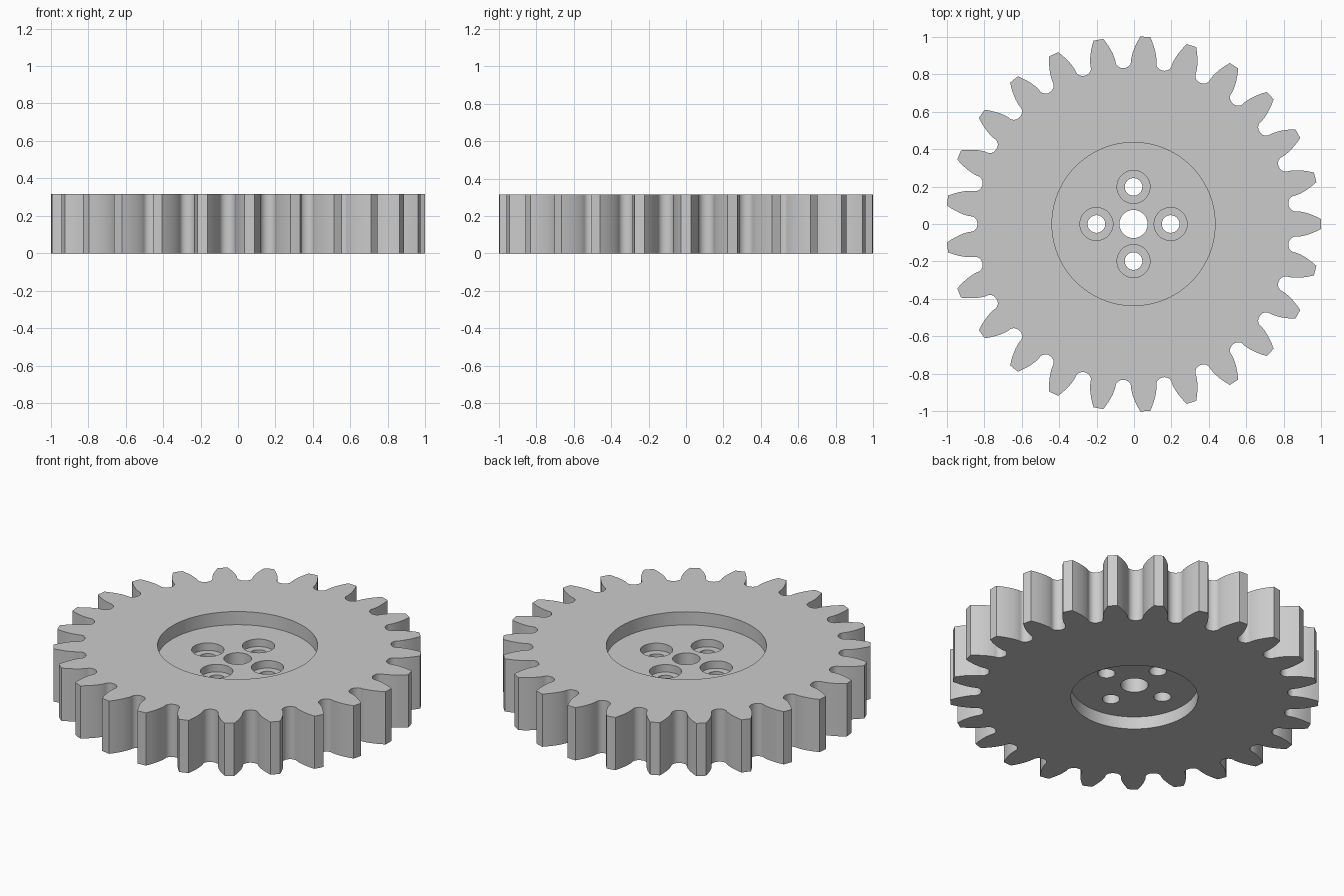
import bpy, bmesh, math

if "Cube" in bpy.data.objects:
    bpy.data.objects.remove(bpy.data.objects["Cube"])

TEETH, TIP, THICK = 25, 1.0007, 0.316
MODULE = 2 * TIP / (TEETH + 2)
PITCH_R = MODULE * TEETH / 2
PRESSURE = math.radians(20)
BASE_R = PITCH_R * math.cos(PRESSURE)
ROOT_R = 0.833
CX = -0.0025          # odd tooth count shifts the axis slightly
STEP = 2 * math.pi / TEETH


def polar(r, a):
    return (r * math.cos(a), r * math.sin(a))


def prism(name, pts, z0, z1, x=0.0, y=0.0):
    """Closed outline extruded from z0 to z1."""
    bm = bmesh.new()
    face = bm.faces.new([bm.verts.new((px + x, py + y, z0)) for px, py in pts])
    top = bmesh.ops.extrude_face_region(bm, geom=[face])["geom"]
    bmesh.ops.translate(bm, vec=(0, 0, z1 - z0),
                        verts=[v for v in top if isinstance(v, bmesh.types.BMVert)])
    bmesh.ops.recalc_face_normals(bm, faces=bm.faces)
    mesh = bpy.data.meshes.new(name)
    bm.to_mesh(mesh)
    bm.free()
    obj = bpy.data.objects.new(name, mesh)
    bpy.context.collection.objects.link(obj)
    return obj


# Tooth outline: involute flanks, flat tip, rounded valley
half_base = math.pi / (2 * TEETH) + math.tan(PRESSURE) - PRESSURE
flank = []
for i in range(9):
    r = BASE_R + (TIP - BASE_R) * (i / 8) ** 1.5
    a = math.acos(min(1.0, BASE_R / r))
    flank.append((r, half_base - (math.tan(a) - a)))

valley_half = STEP / 2 - half_base
half_w = BASE_R * math.sin(valley_half)
chord_r = BASE_R * math.cos(valley_half)
outline = []
for t in range(TEETH):
    mid = t * STEP
    outline += [polar(r, mid - a) for r, a in flank]
    outline.append(polar(TIP, mid))
    outline += [polar(r, mid + a) for r, a in reversed(flank)]
    va = mid + STEP / 2
    for k in range(1, 14):
        s = math.pi * k / 14
        r = chord_r - (chord_r - ROOT_R) * math.sin(s)
        w = -half_w * math.cos(s)
        outline.append((r * math.cos(va) - w * math.sin(va),
                        r * math.sin(va) + w * math.cos(va)))

gear = prism("gear_body", outline, 0, THICK, CX)


def cut(radius, z0, z1, x=0.0, y=0.0, sides=64):
    """Bore a round hole in the gear."""
    ring = [polar(radius, 2 * math.pi * i / sides) for i in range(sides)]
    cutter = prism("hole_cutter", ring, z0, z1, CX + x, y)
    cutter.hide_render = True
    mod = gear.modifiers.new("hole", "BOOLEAN")
    mod.operation, mod.solver, mod.object = "DIFFERENCE", "EXACT", cutter
    bpy.context.view_layer.objects.active = gear
    bpy.ops.object.modifier_apply(modifier=mod.name)
    bpy.data.objects.remove(cutter)


# Recesses on both sides, then the shaft bore
WEB_LOW, WEB_HIGH = 0.075, THICK - 0.079
cut(0.435, WEB_HIGH, THICK + 0.1, sides=96)
cut(0.345, -0.1, WEB_LOW, sides=96)
cut(0.075, -0.2, THICK + 0.2)

# Four counterbored screw holes
for i in range(4):
    hx, hy = polar(0.198, i * math.pi / 2)
    cut(0.088, WEB_HIGH - 0.045, THICK + 0.1, hx, hy, 48)
    cut(0.047, -0.2, THICK + 0.2, hx, hy, 48)

# Plain grey finish
grey = bpy.data.materials.new("light_grey")
grey.diffuse_color = (0.6, 0.6, 0.6, 1)
grey.use_nodes = True
grey.node_tree.nodes["Principled BSDF"].inputs["Base Color"].default_value = grey.diffuse_color
gear.data.materials.clear()
gear.data.materials.append(grey)

bpy.ops.object.select_all(action="DESELECT")
gear.select_set(True)
bpy.context.view_layer.objects.active = gear
bpy.ops.object.shade_smooth_by_angle(angle=math.radians(30))
